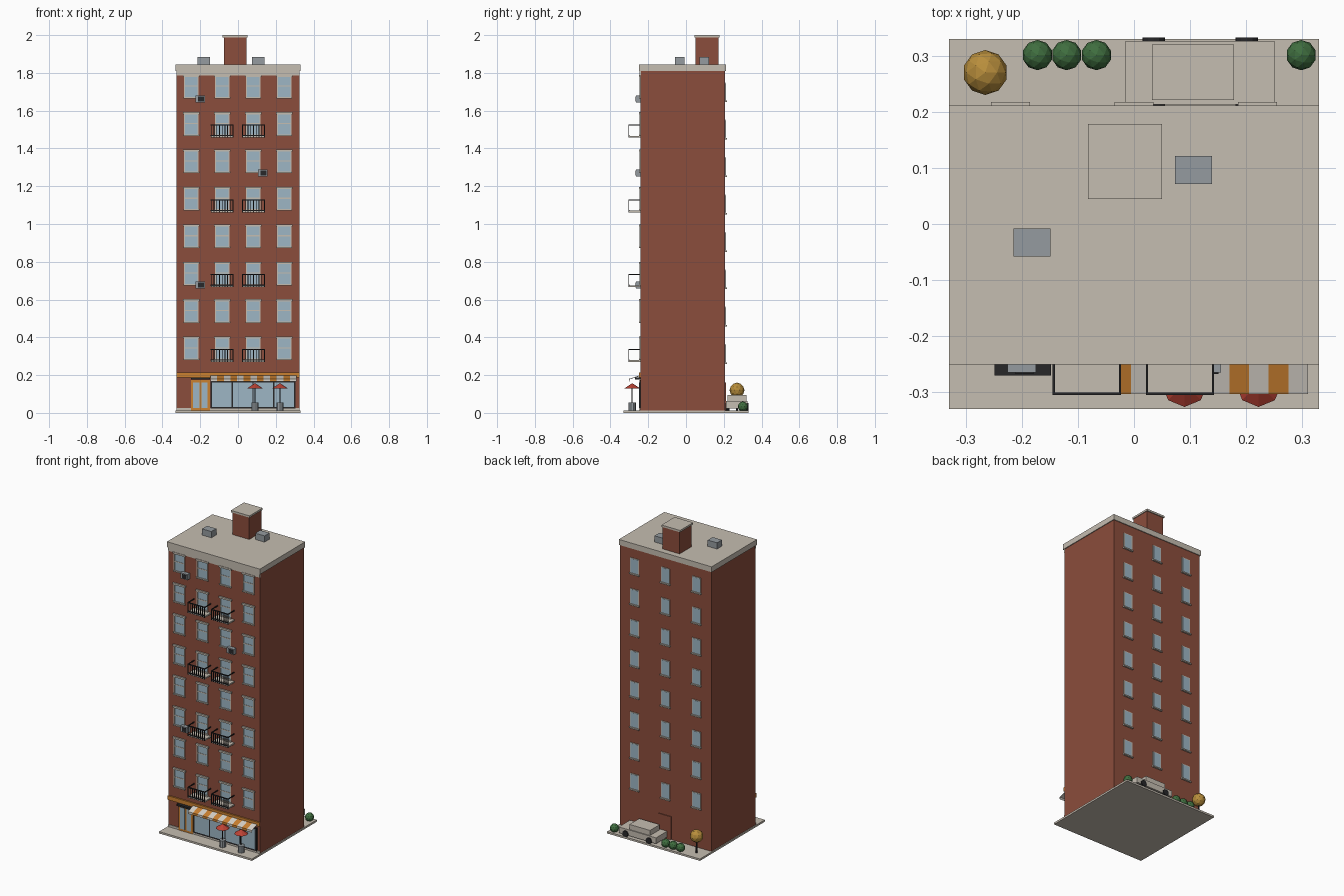
import bpy, bmesh
from mathutils import Matrix, Vector

cube = bpy.data.objects.get("Cube")
if cube:
    bpy.data.objects.remove(cube, do_unlink=True)


def material(name, r, g, b):
    m = bpy.data.materials.new(name)
    m.use_nodes = True
    m.diffuse_color = (r, g, b, 1)
    bsdf = next(n for n in m.node_tree.nodes if n.type == 'BSDF_PRINCIPLED')
    bsdf.inputs["Base Color"].default_value = (r, g, b, 1)
    bsdf.inputs["Roughness"].default_value = 0.8
    return m


BRICK = material("brick red", 0.26, 0.075, 0.045)
STONE = material("pale stone", 0.56, 0.51, 0.44)
GLASS = material("window blue", 0.34, 0.47, 0.56)
BLACK = material("black metal", 0.02, 0.02, 0.022)
ORANGE = material("shop orange", 0.6, 0.22, 0.03)
WHITE = material("awning white", 0.68, 0.64, 0.58)
GREY = material("machine grey", 0.3, 0.33, 0.35)
RED = material("parasol red", 0.5, 0.055, 0.035)
GREEN = material("bush green", 0.05, 0.155, 0.05)
GOLD = material("autumn gold", 0.48, 0.27, 0.045)


class Part:
    """Collects primitives of several colours into one named object."""

    def __init__(self, name):
        self.name, self.bm, self.mats = name, bmesh.new(), []

    def paint(self, verts, mat):
        if mat not in self.mats:
            self.mats.append(mat)
        for f in {f for v in verts for f in v.link_faces}:
            f.material_index = self.mats.index(mat)

    def box(self, mat, x, y, z):
        size = (x[1] - x[0], y[1] - y[0], z[1] - z[0])
        mid = Vector((x[0] + x[1], y[0] + y[1], z[0] + z[1])) / 2
        m = Matrix.Translation(mid) @ Matrix.Diagonal((*size, 1))
        self.paint(bmesh.ops.create_cube(self.bm, size=1, matrix=m)["verts"], mat)

    def cone(self, mat, at, r1, r2, depth, sides=8, turn=None):
        m = Matrix.Translation(at) @ (turn or Matrix())
        self.paint(bmesh.ops.create_cone(self.bm, cap_ends=True, segments=sides, radius1=r1,
                                         radius2=r2, depth=depth, matrix=m)["verts"], mat)

    def ball(self, mat, at, r):
        self.paint(bmesh.ops.create_icosphere(self.bm, subdivisions=2, radius=r,
                                              matrix=Matrix.Translation(at))["verts"], mat)

    def done(self):
        mesh = bpy.data.meshes.new(self.name)
        self.bm.to_mesh(mesh)
        self.bm.free()
        for m in self.mats:
            mesh.materials.append(m)
        obj = bpy.data.objects.new(self.name, mesh)
        bpy.context.scene.collection.objects.link(obj)


def single(name, mat, x, y, z):
    p = Part(name)
    p.box(mat, x, y, z)
    p.done()


def around(c, half):
    return (c - half, c + half)


GROUND, FRONT, BACK, ROOF = 0.012, -0.24, 0.206, 1.845
STOREY = 0.198

# Pavement, walls and roof
single("pavement", STONE, (-0.33, 0.33), (-0.33, 0.33), (0, GROUND))
single("walls", BRICK, (-0.325, 0.325), (FRONT, BACK), (GROUND, 1.812))
single("roof_slab", STONE, (-0.33, 0.33), (-0.238, 0.211), (1.81, ROOF))
cornice = Part("front_cornice")
cornice.box(STONE, (-0.33, 0.33), (-0.25, -0.238), (1.81, ROOF))
cornice.box(STONE, (-0.326, 0.326), (-0.246, -0.238), (1.787, 1.81))
cornice.done()
stair = Part("stair_house")
stair.box(BRICK, (-0.075, 0.045), (0.05, 0.172), (ROOF, 1.99))
stair.box(STONE, (-0.082, 0.05), (0.045, 0.178), (1.988, 2))
stair.done()
for i, (x, y) in enumerate([(-0.182, -0.033), (0.106, 0.096)]):
    single(f"roof_vent_{i + 1}", GREY, around(x, 0.033), around(y, 0.025), (ROOF, 1.885))

# Front windows: glass, frame, middle rail, lintel and sill
windows = Part("front_windows")
for row in range(8):
    zc = 0.341 + row * STOREY
    for x in (-0.247, -0.083, 0.081, 0.245):
        windows.box(GLASS, around(x, 0.034), (-0.2425, -0.23), around(zc, 0.055))
        for s in (-1, 1):
            windows.box(STONE, around(x + s * 0.036, 0.003), (-0.245, -0.23), around(zc, 0.055))
        windows.box(STONE, around(x, 0.034), (-0.2445, -0.23), around(zc + 0.003, 0.003))
        windows.box(STONE, around(x, 0.044), (-0.249, -0.23), (zc + 0.052, zc + 0.063))
        windows.box(STONE, around(x, 0.042), (-0.249, -0.23), (zc - 0.062, zc - 0.054))
windows.done()

# Back windows, three columns
windows = Part("back_windows")
for row in range(8):
    zc = 0.314 + row * STOREY
    for x in (-0.22, 0, 0.22):
        windows.box(STONE, around(x, 0.031), (0.2, 0.2095), around(zc, 0.05))
        windows.box(GLASS, around(x, 0.026), (0.2, 0.2105), around(zc, 0.045))
        windows.box(STONE, around(x, 0.035), (0.2, 0.217), (zc - 0.055, zc - 0.047))
windows.done()
single("back_door", BRICK, (-0.04, 0.05), (BACK, 0.211), (GROUND, 0.16))

# Balconies with slab, rails and bars
for level in range(4):
    z = 0.27 + level * 2 * STOREY
    for side, xc in (("right", -0.084), ("left", 0.082)):
        b = Part(f"balcony_{side}_{level + 1}")
        b.box(STONE, around(xc, 0.06), (-0.303, FRONT), (z, z + 0.009))
        for rz in (z + 0.01, z + 0.066):
            b.box(BLACK, around(xc, 0.061), (-0.305, -0.3), around(rz, 0.003))
        for s in (-1, 1):
            b.box(BLACK, around(xc + s * 0.059, 0.002), (-0.305, FRONT), around(z + 0.066, 0.003))
        for i in range(9):
            b.box(BLACK, around(xc - 0.058 + i * 0.0145, 0.002), (-0.305, -0.301), (z, z + 0.066))
        b.done()

# Window air conditioners
for i, (x, z) in enumerate([(-0.2, 0.677), (0.13, 1.27), (-0.2, 1.662)]):
    ac = Part(f"air_conditioner_{i + 1}")
    ac.box(GREY, around(x, 0.025), (-0.265, FRONT), around(z, 0.018))
    ac.box(BLACK, around(x + 0.005, 0.016), (-0.267, -0.262), around(z, 0.013))
    ac.done()

# Shop front
single("shop_sign_band", ORANGE, (-0.326, 0.326), (-0.249, FRONT), (0.187, 0.213))
single("plinth", STONE, (-0.326, 0.326), (-0.244, FRONT), (GROUND, 0.026))
door = Part("shop_door")
door.box(ORANGE, (-0.25, -0.148), (-0.247, FRONT), (GROUND, 0.175))
for s in (-1, 1):
    door.box(GLASS, around(-0.199 + s * 0.022, 0.016), (-0.249, FRONT), (0.025, 0.162))
door.box(BLACK, (-0.249, -0.148), (-0.27, FRONT), (0.176, 0.187))
door.done()
shop = Part("shop_window")
shop.box(BLACK, (-0.145, 0.305), (-0.246, FRONT), (0.022, 0.172))
for i in range(4):
    x = -0.137 + i * 0.11
    shop.box(GLASS, (x, x + 0.103), (-0.248, FRONT), (0.032, 0.162))
shop.done()

# Striped awning: sloped cloth with a hanging edge
awning = Part("awning")
bm = awning.bm
for i in range(13):
    x = -0.145 + i * 0.035
    profile = [(FRONT, 0.2), (-0.303, 0.18), (-0.303, 0.166), (-0.3, 0.166), (-0.3, 0.177), (FRONT, 0.196)]
    ends = [[bm.verts.new((px, y, z)) for y, z in profile] for px in (x, x + 0.035)]
    n = len(profile)
    for k in range(n):
        j = (k + 1) % n
        bm.faces.new((ends[0][k], ends[0][j], ends[1][j], ends[1][k]))
    bm.faces.new(ends[0][::-1])
    bm.faces.new(ends[1])
    awning.paint(ends[0] + ends[1], ORANGE if i % 2 else WHITE)
bmesh.ops.recalc_face_normals(bm, faces=bm.faces[:])
awning.done()

# Cafe tables with parasols
for i, x in enumerate((0.09, 0.222)):
    t = Part(f"cafe_table_{i + 1}")
    t.cone(GREY, (x, -0.285, 0.034), 0.02, 0.02, 0.044, 10)
    t.cone(BLACK, (x, -0.285, 0.09), 0.003, 0.003, 0.09, 6)
    t.cone(RED, (x, -0.285, 0.143), 0.041, 0.002, 0.026, 8)
    t.done()

# Parked car behind the building
car = Part("car")
car.box(STONE, (-0.015, 0.25), (0.213, 0.326), (0.024, 0.062))
car.box(STONE, (0.032, 0.178), (0.221, 0.32), (0.062, 0.095))
sideways = Matrix.Rotation(1.5708, 4, 'X')
for x in (0.035, 0.201):
    for y in (0.22, 0.322):
        car.cone(BLACK, (x, y, 0.032), 0.02, 0.02, 0.02, 12, sideways)
car.done()

# Planting
tree = Part("tree")
tree.cone(BLACK, (-0.265, 0.27, 0.05), 0.006, 0.005, 0.08, 6)
tree.ball(GOLD, (-0.265, 0.27, 0.12), 0.04)
tree.done()
for i, x in enumerate((-0.172, -0.12, -0.067, 0.298)):
    bush = Part(f"bush_{i + 1}")
    bush.ball(GREEN, (x, 0.301, 0.033), 0.027)
    bush.done()
